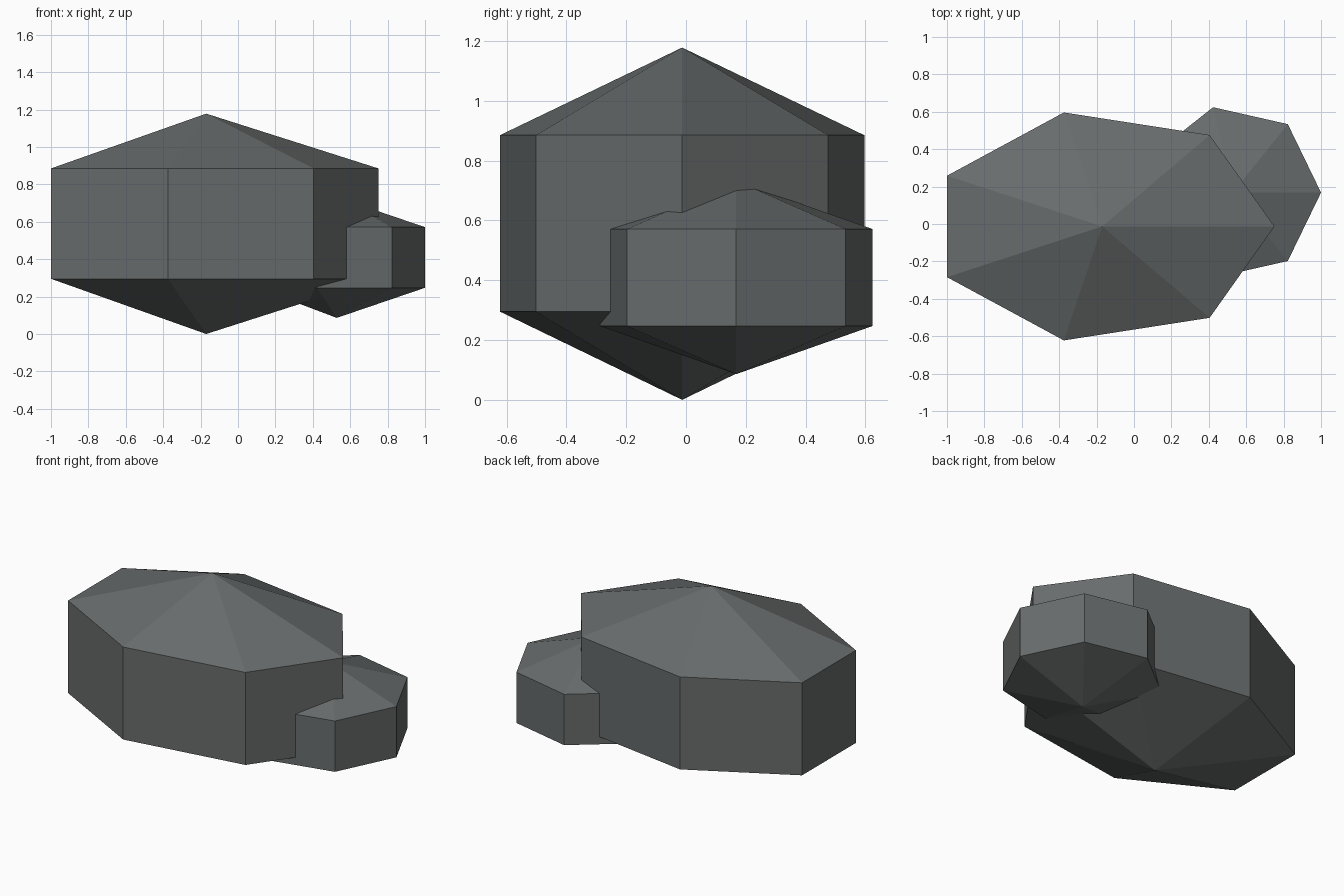
import bpy, bmesh, math

if "Cube" in bpy.data.objects:
    bpy.data.objects.remove(bpy.data.objects["Cube"])

stone = bpy.data.materials.new("dark grey stone")
stone.diffuse_color = (0.138, 0.15, 0.15, 1)
stone.use_nodes = True
stone.node_tree.nodes["Principled BSDF"].inputs["Base Color"].default_value = stone.diffuse_color

SIDES = 7


def rock(name, centre, radii, base, low, high, peak):
    """Seven-sided prism closed by a shallow pyramid above and below."""
    cx, cy = centre
    rx, ry = radii
    bm = bmesh.new()

    def ring(z):
        return [bm.verts.new((cx + rx * math.cos(math.tau * i / SIDES),
                              cy + ry * math.sin(math.tau * i / SIDES), z))
                for i in range(SIDES)]

    lower, upper = ring(low), ring(high)
    foot, tip = bm.verts.new((cx, cy, base)), bm.verts.new((cx, cy, peak))
    for i in range(SIDES):
        j = (i + 1) % SIDES
        bm.faces.new((lower[i], lower[j], upper[j], upper[i]))
        bm.faces.new((upper[i], upper[j], tip))
        bm.faces.new((lower[j], lower[i], foot))
    bmesh.ops.recalc_face_normals(bm, faces=bm.faces)
    mesh = bpy.data.meshes.new(name)
    bm.to_mesh(mesh)
    bm.free()
    mesh.materials.append(stone)
    obj = bpy.data.objects.new(name, mesh)
    bpy.context.collection.objects.link(obj)
    return obj


# Main boulder and the smaller one pushed into its side
rock("large_rock", (-0.17, -0.013), (0.921, 0.625), 0.0, 0.295, 0.885, 1.178)
rock("small_rock", (0.528, 0.168), (0.472, 0.468), 0.086, 0.247, 0.571, 0.732)
